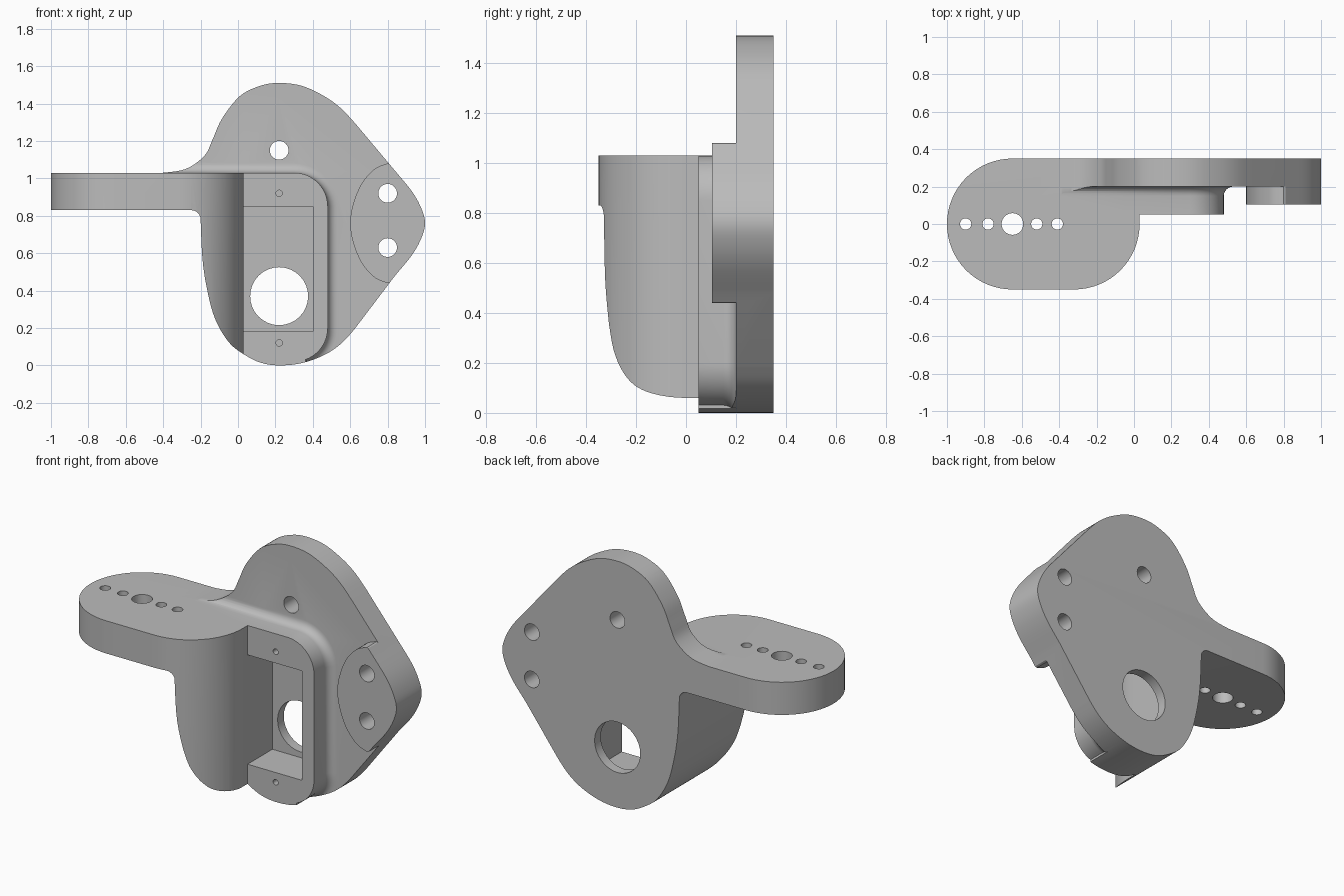
import bpy, bmesh, math

cube = bpy.data.objects.get("Cube")
if cube:
    bpy.data.objects.remove(cube, do_unlink=True)

grey = bpy.data.materials.new("plain_grey")
grey.use_nodes = True
COLOUR = (0.5, 0.5, 0.5, 1)
grey.diffuse_color = COLOUR
grey.node_tree.nodes["Principled BSDF"].inputs["Base Color"].default_value = COLOUR


def skin(name, rings):
    """Closed solid from a list of equal-length rings of points."""
    bm = bmesh.new()
    loops = [[bm.verts.new(p) for p in ring] for ring in rings]
    for a, b in zip(loops, loops[1:]):
        for i in range(len(a)):
            j = (i + 1) % len(a)
            bm.faces.new((a[i], a[j], b[j], b[i]))
    bm.faces.new(loops[0])
    bm.faces.new(loops[-1])
    bmesh.ops.recalc_face_normals(bm, faces=bm.faces)
    mesh = bpy.data.meshes.new(name)
    bm.to_mesh(mesh)
    bm.free()
    mesh.materials.append(grey)
    ob = bpy.data.objects.new(name, mesh)
    bpy.context.collection.objects.link(ob)
    return ob


def prism_y(name, pts, y0, y1):
    return skin(name, [[(x, y, z) for x, z in pts] for y in (y0, y1)])


def prism_z(name, pts, z0, z1):
    return skin(name, [[(x, y, z) for x, y in pts] for z in (z0, z1)])


def arc(cx, cy, r, a0, a1, n=12):
    angles = [math.radians(a0 + (a1 - a0) * i / n) for i in range(n + 1)]
    return [(cx + r * math.cos(a), cy + r * math.sin(a)) for a in angles]


def circle(cx, cy, r, n=32):
    return arc(cx, cy, r, 0, 360, n)[:-1]


def rect(x0, x1, y0, y1):
    return [(x0, y0), (x1, y0), (x1, y1), (x0, y1)]


def spline(pts, n=5):
    """Smooth curve through the given points."""
    p = [pts[0]] + pts + [pts[-1]]
    out = []
    for a, b, c, d in zip(p, p[1:], p[2:], p[3:]):
        for i in range(n):
            t = i / n
            out.append(tuple(0.5 * (2 * q + (r - o) * t + (2 * o - 5 * q + 4 * r - s) * t ** 2
                                    + (3 * q - o - 3 * r + s) * t ** 3)
                             for o, q, r, s in zip(a, b, c, d)))
    return out + [pts[-1]]


def combine(target, tool, operation):
    mod = target.modifiers.new("combine", 'BOOLEAN')
    mod.operation = operation
    mod.solver = 'EXACT'
    mod.object = tool
    bpy.context.view_layer.objects.active = target
    bpy.ops.object.modifier_apply(modifier=mod.name)
    bpy.data.objects.remove(tool, do_unlink=True)


# Front outline: arm, plate crown, tip and rounded foot
crown = spline([(-.4, 1.03), (-.28, 1.05), (-.18, 1.12), (-.135, 1.21), (-.085, 1.32),
                (.01, 1.44), (.12, 1.495), (.22, 1.51), (.34, 1.495), (.46, 1.44), (.55, 1.375), (.63, 1.29)])
tip = spline([(.84, 1.04), (.93, .93), (.98, .84), (1, .76), (.98, .68), (.93, .59), (.84, .48)])
foot = spline([(.62, .19), (.55, .115), (.46, .055), (.34, .012), (.22, 0), (.12, .015), (.03, .06),
               (-.05, .125), (-.123, .25), (-.166, .41), (-.19, .57), (-.2, .78)])
armpit = arc(-.25, .78, .05, 0, 90, 6)[1:]
OUTLINE = crown + tip + foot + armpit + [(-1.2, .83), (-1.2, 1.03)]


def outline_solid(y0, y1):
    return prism_y("outline_solid", OUTLINE, y0, y1)


# Plate, arm and curved fin: front outline crossed with the plan outline
plan = (arc(-.65, 0, .35, 90, 270, 32) + arc(-.32, 0, .35, -90, 0, 16)
        + [(.03, .2), (1.2, .2), (1.2, .35)])
bracket = outline_solid(-.6, .6)
bracket.name = bracket.data.name = "mounting_bracket"
combine(bracket, prism_z("plan_solid", plan, -.3, 1.8), 'INTERSECT')
combine(bracket, prism_z("arm_top_cut", rect(-1.3, 1.3, -.5, .2), 1.03, 2), 'DIFFERENCE')

# Raised motor pad
rim = arc(.3, .85, .18, 90, 0) + arc(.3, .2, .18, 0, -70)
pad = prism_y("motor_pad", rim + [(.36, -.1), (-.05, -.1), (-.05, 1.03)], .05, .27)
combine(pad, outline_solid(-.2, .3), 'INTERSECT')
combine(bracket, pad, 'UNION')

# Concave fillet swept around the pad
FR = .05
section = [(FR - FR * math.cos(t), .15 + FR * math.sin(t))
           for t in [math.pi / 2 * i / 6 for i in range(7)]]
section += [(FR, .25), (-.03, .25), (-.03, .15)]
path = [(-.5, 1.03)] + rim
normals = [(0, 1)] + arc(0, 0, 1, 90, 0) + arc(0, 0, 1, 0, -70)
rings = [[(x + nx * o, y, z + nz * o) for o, y in section]
         for (x, z), (nx, nz) in zip(path, normals)]
fillet = skin("pad_fillet", rings)
combine(fillet, outline_solid(-.2, .3), 'INTERSECT')
combine(bracket, fillet, 'UNION')

# Lens-shaped boss at the tip
lens_left = spline([(.8, .44), (.73, .47), (.66, .55), (.615, .66), (.6, .76),
                    (.615, .86), (.66, .97), (.73, 1.05), (.8, 1.08)])
lens = lens_left + spline([(.86, 1.06), (.95, .98), (1.1, .76), (.95, .54), (.86, .46)])
boss = prism_y("tip_boss", lens, .105, .26)
combine(boss, outline_solid(-.2, .3), 'INTERSECT')
combine(bracket, boss, 'UNION')

# Motor pocket, shaft hole and screw holes
combine(bracket, prism_y("pocket_cut", rect(.03, .4, .18, .85), -.5, .29), 'DIFFERENCE')
for x, z, r, depth in ((.22, .37, .155, .5), (.22, 1.15, .05, .5), (.8, .92, .05, .5),
                       (.8, .63, .05, .5), (.22, .92, .017, .2), (.22, .12, .017, .2)):
    combine(bracket, prism_y("hole_cut", circle(x, z, r), -.5, depth), 'DIFFERENCE')

# Row of holes along the arm
for x, r in ((-.9, .03), (-.78, .03), (-.65, .058), (-.52, .03), (-.41, .03)):
    combine(bracket, prism_z("arm_hole_cut", circle(x, 0, r), .5, 1.5), 'DIFFERENCE')

# Smooth curves, sharp edges
bpy.ops.object.select_all(action='DESELECT')
bracket.select_set(True)
bpy.context.view_layer.objects.active = bracket
bpy.ops.object.shade_smooth_by_angle(angle=math.radians(30))
